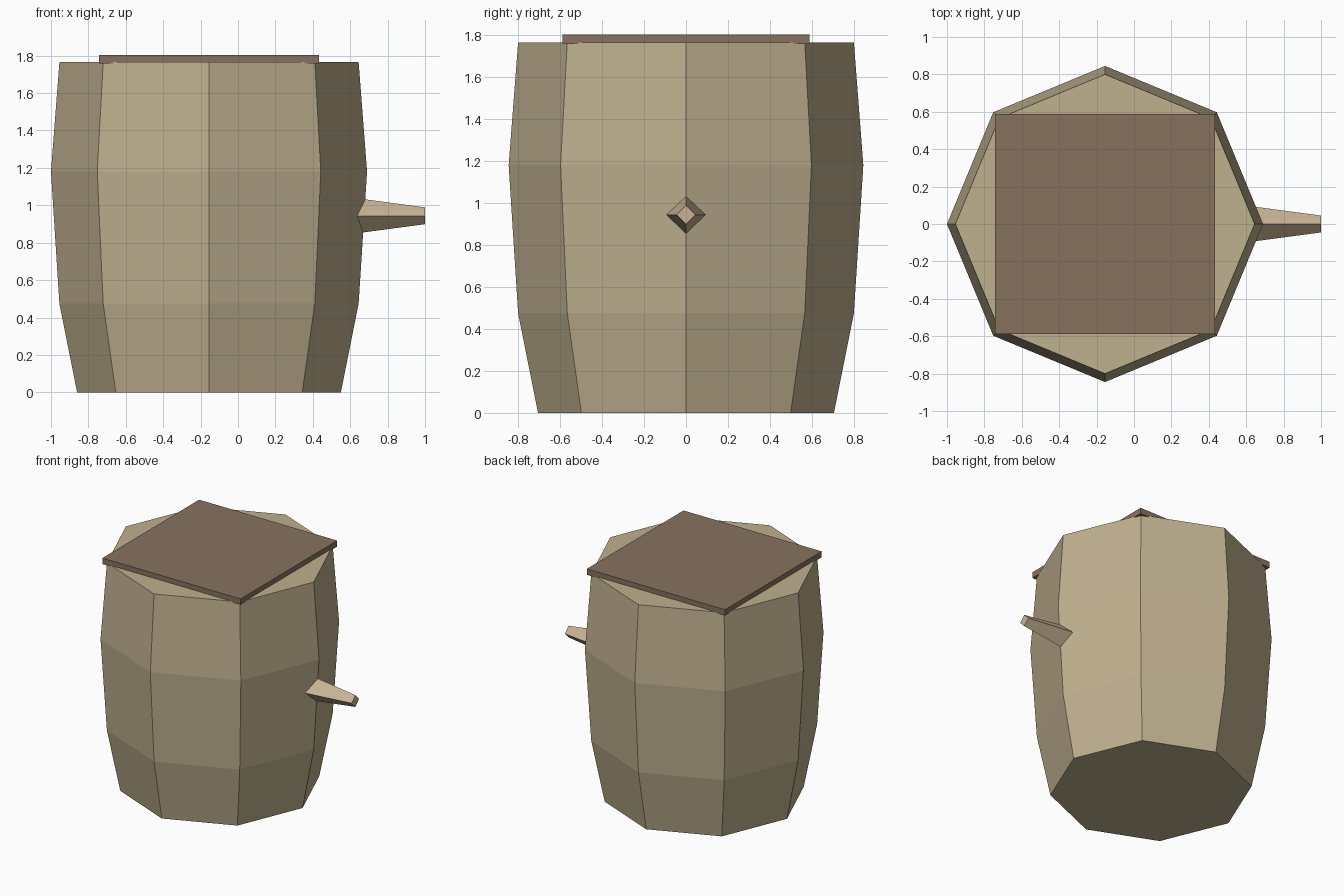
import bpy, bmesh
from math import pi, cos, sin
from mathutils import Vector

cube = bpy.data.objects.get("Cube")
if cube:
    bpy.data.objects.remove(cube, do_unlink=True)

CENTRE_X = -0.155


def material(name, srgb):
    """Flat material from an sRGB hex triple."""
    channels = [int(srgb[i:i + 2], 16) / 255 for i in (0, 2, 4)]
    colour = [((c + 0.055) / 1.055) ** 2.4 for c in channels] + [1]
    mat = bpy.data.materials.new(name)
    mat.use_nodes = True
    mat.diffuse_color = colour
    mat.node_tree.nodes["Principled BSDF"].inputs["Base Color"].default_value = colour
    return mat


def add_object(name, bm, mat):
    bmesh.ops.recalc_face_normals(bm, faces=bm.faces)
    mesh = bpy.data.meshes.new(name)
    bm.to_mesh(mesh)
    bm.free()
    mesh.materials.append(mat)
    obj = bpy.data.objects.new(name, mesh)
    bpy.context.collection.objects.link(obj)
    return obj


def loft(name, origin, axis, profile, sides, mat):
    """Closed flat-sided solid from (radius, distance) rings along an axis."""
    bm = bmesh.new()
    turn = Vector((0, 0, 1)).rotation_difference(Vector(axis))
    rings = []
    for radius, dist in profile:
        ring = []
        for i in range(sides):
            a = 2 * pi * i / sides
            p = Vector((radius * cos(a), radius * sin(a), dist))
            ring.append(bm.verts.new(Vector(origin) + turn @ p))
        rings.append(ring)
    for low, high in zip(rings, rings[1:]):
        for i in range(sides):
            j = (i + 1) % sides
            bm.faces.new((low[i], low[j], high[j], high[i]))
    bm.faces.new(rings[0])
    bm.faces.new(rings[-1])
    return add_object(name, bm, mat)


barrel_wood = material("barrel tan wood", "BFB08F")
spigot_wood = material("spigot pale wood", "C9B495")
lid_wood = material("lid brown wood", "87725F")

# Eight-sided bulging barrel
loft("barrel_body", (CENTRE_X, 0, 0), (0, 0, 1),
     [(0.705, 0), (0.80, 0.475), (0.845, 1.18), (0.80, 1.765)], 8, barrel_wood)

# Tapered four-sided spigot, rooted inside the barrel wall
loft("spigot", (0, 0, 0.944), (1, 0, 0),
     [(0.105, 0.55), (0.045, 1.0)], 4, spigot_wood)

# Thin square lid
bm = bmesh.new()
bmesh.ops.create_cube(bm, size=1)
bmesh.ops.scale(bm, vec=(1.176, 1.176, 0.046), verts=bm.verts)
bmesh.ops.translate(bm, vec=(CENTRE_X, 0, 1.78), verts=bm.verts)
add_object("lid", bm, lid_wood)
